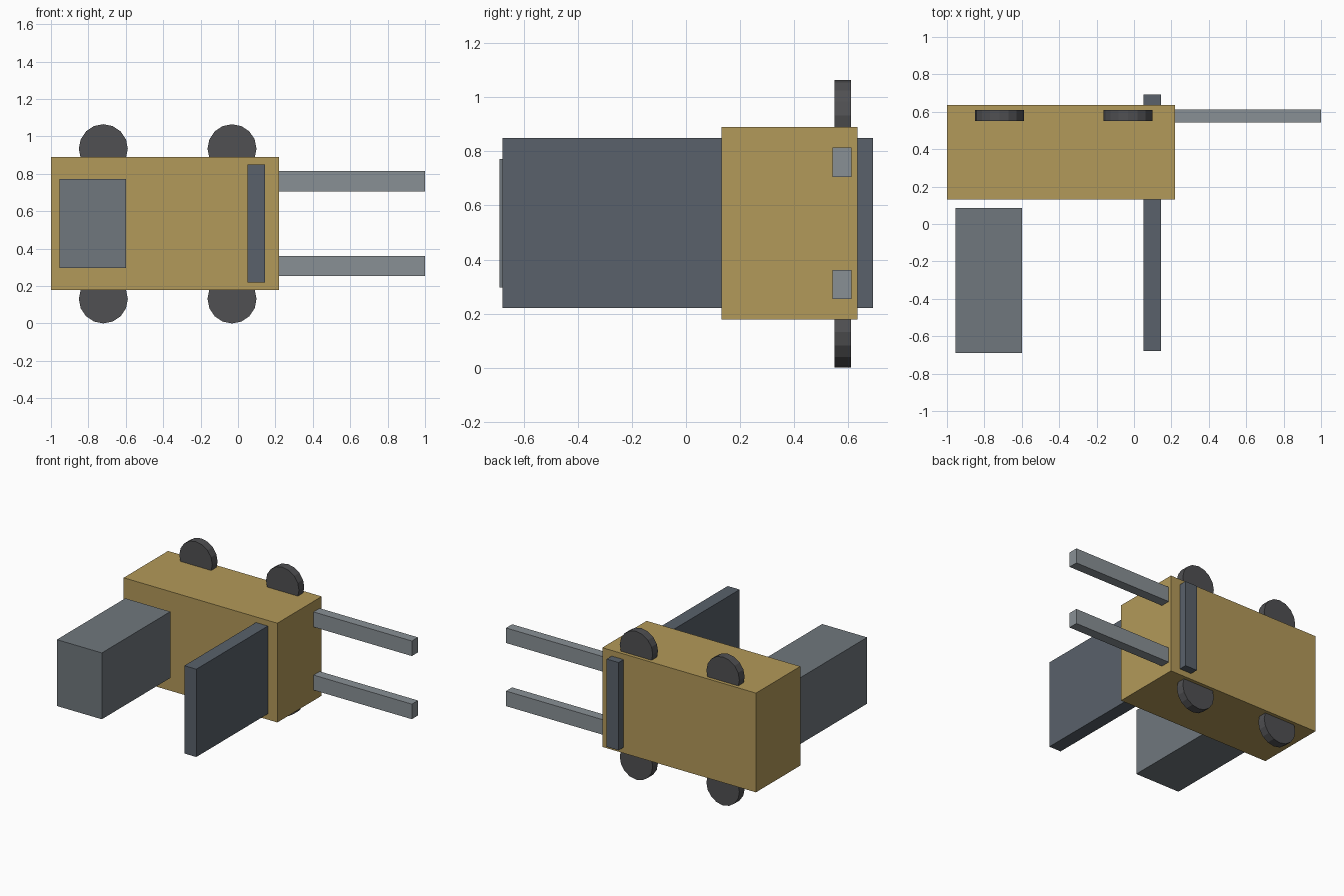
import bpy
from math import pi

if "Cube" in bpy.data.objects:
    bpy.data.objects.remove(bpy.data.objects["Cube"])


def material(name, rgb):
    m = bpy.data.materials.new(name)
    m.diffuse_color = (*rgb, 1)
    m.use_nodes = True
    m.node_tree.nodes["Principled BSDF"].inputs["Base Color"].default_value = m.diffuse_color
    return m


yellow = material("body_yellow", (0.45, 0.32, 0.10))
dark = material("tyre_dark", (0.08, 0.08, 0.085))
slate = material("mast_slate", (0.10, 0.12, 0.145))
steel = material("fork_steel", (0.25, 0.28, 0.30))
grey = material("weight_grey", (0.16, 0.185, 0.205))


def box(name, x, y, z, mat):
    """Box from its (min, max) range on each axis."""
    ranges = (x, y, z)
    bpy.ops.mesh.primitive_cube_add(size=1, location=[(a + b) / 2 for a, b in ranges])
    ob = bpy.context.object
    ob.name = name
    ob.scale = [b - a for a, b in ranges]
    bpy.ops.object.transform_apply(location=False, rotation=False, scale=True)
    ob.data.materials.append(mat)


# Main body, counterweight and mast plate
box("body", (-1.0, 0.22), (0.132, 0.635), (0.178, 0.89), yellow)
box("counterweight", (-0.955, -0.598), (-0.69, 0.086), (0.296, 0.772), grey)
box("mast", (0.05, 0.145), (-0.68, 0.692), (0.22, 0.85), slate)

# Pair of forks
for side, z in (("lower", 0.307), ("upper", 0.76)):
    box(side + "_fork", (0.15, 1.0), (0.543, 0.612), (z - 0.054, z + 0.054), steel)

# Four wheels, half sunk in the body
for end, x in (("rear", -0.72), ("front", -0.032)):
    for side, z in (("lower", 0.131), ("upper", 0.934)):
        bpy.ops.mesh.primitive_cylinder_add(vertices=16, radius=0.131, depth=0.06,
                                            location=(x, 0.58, z), rotation=(pi / 2, 0, 0))
        wheel = bpy.context.object
        wheel.name = f"{end}_{side}_wheel"
        wheel.data.materials.append(dark)
